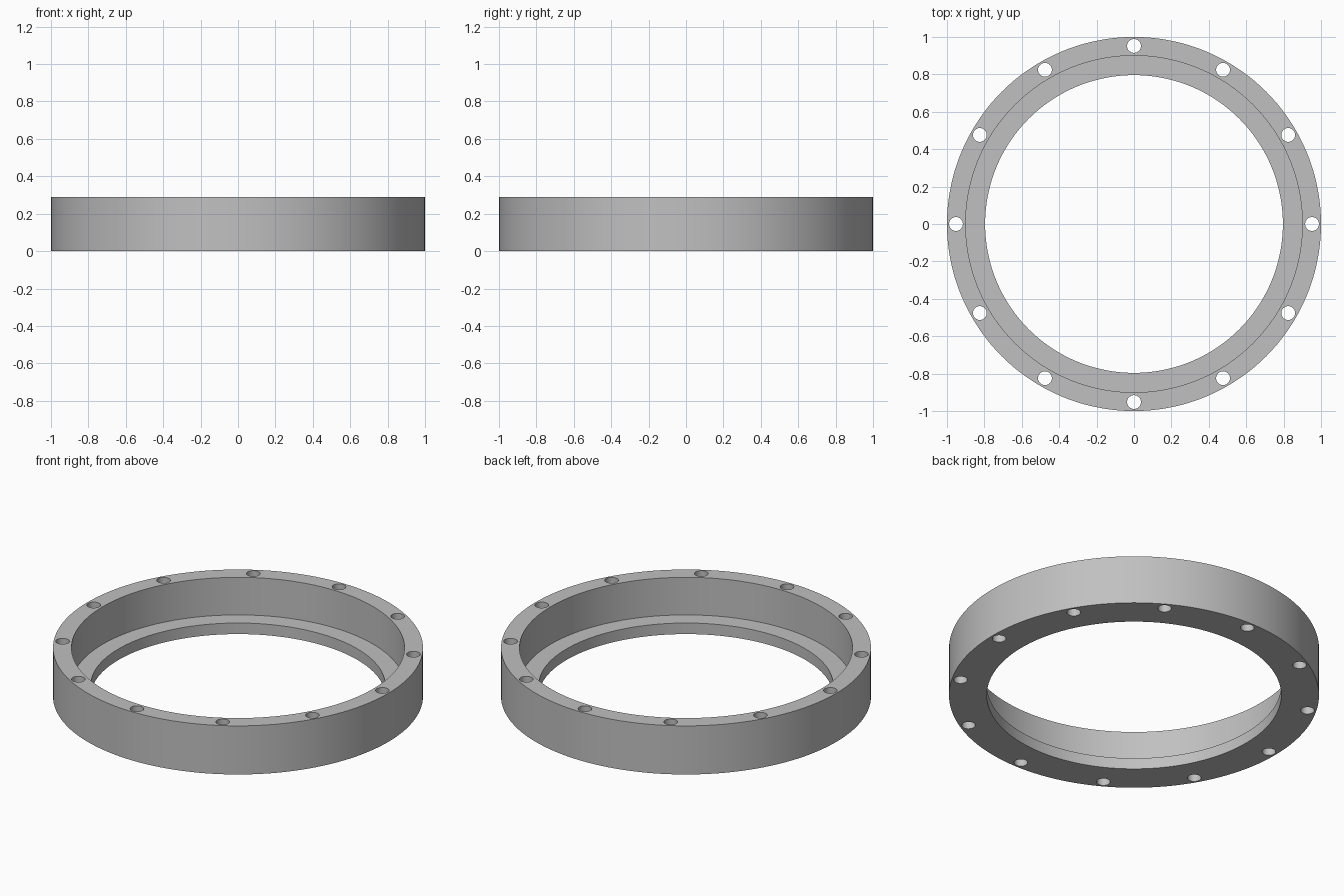
import bpy
import bmesh
from math import cos, sin, pi, tau

HEIGHT, LEDGE = 0.29, 0.066
OUTER, BORE, INNER = 1.0, 0.9, 0.796
HOLES, HOLE_CIRCLE, HOLE_RADIUS = 12, 0.952, 0.037
SEGMENTS = 144

cube = bpy.data.objects.get("Cube")
if cube:
    bpy.data.objects.remove(cube, do_unlink=True)


def add_object(name, bm):
    bmesh.ops.recalc_face_normals(bm, faces=bm.faces)
    mesh = bpy.data.meshes.new(name)
    bm.to_mesh(mesh)
    bm.free()
    obj = bpy.data.objects.new(name, mesh)
    bpy.context.collection.objects.link(obj)
    return obj


# Grey metal
metal = bpy.data.materials.new("grey_metal")
metal.use_nodes = True
grey = (0.53, 0.53, 0.53, 1)
metal.diffuse_color = grey
metal.node_tree.nodes["Principled BSDF"].inputs["Base Color"].default_value = grey

# Ring body: stepped profile turned around z
bm = bmesh.new()
profile = [(INNER, 0), (OUTER, 0), (OUTER, HEIGHT),
           (BORE, HEIGHT), (BORE, LEDGE), (INNER, LEDGE)]
verts = [bm.verts.new((r, 0, z)) for r, z in profile]
edges = [bm.edges.new((v, verts[i - 1])) for i, v in enumerate(verts)]
bmesh.ops.spin(bm, geom=verts + edges, cent=(0, 0, 0), axis=(0, 0, 1),
               angle=tau, steps=SEGMENTS, use_merge=True)
bmesh.ops.remove_doubles(bm, verts=bm.verts, dist=0.0001)
ring = add_object("flange_ring", bm)
ring.data.materials.append(metal)

# Bolt hole cutters: one cylinder per hole
bm = bmesh.new()
for i in range(HOLES):
    a = tau * i / HOLES
    made = bmesh.ops.create_cone(bm, cap_ends=True, segments=32, depth=HEIGHT * 2,
                                 radius1=HOLE_RADIUS, radius2=HOLE_RADIUS)
    bmesh.ops.translate(bm, verts=made["verts"],
                        vec=(HOLE_CIRCLE * cos(a), HOLE_CIRCLE * sin(a), HEIGHT / 2))
cutter = add_object("bolt_hole_cutter", bm)
cutter.data.materials.append(metal)
cutter.hide_render = True

# Cut the holes, then shade the curved walls smooth
cut = ring.modifiers.new("bolt_holes", "BOOLEAN")
cut.operation = "DIFFERENCE"
cut.solver = "EXACT"
cut.object = cutter
bpy.ops.object.select_all(action="DESELECT")
bpy.context.view_layer.objects.active = ring
ring.select_set(True)
bpy.ops.object.modifier_apply(modifier=cut.name)
bpy.data.objects.remove(cutter, do_unlink=True)
bpy.ops.object.shade_smooth_by_angle(angle=pi / 6)
